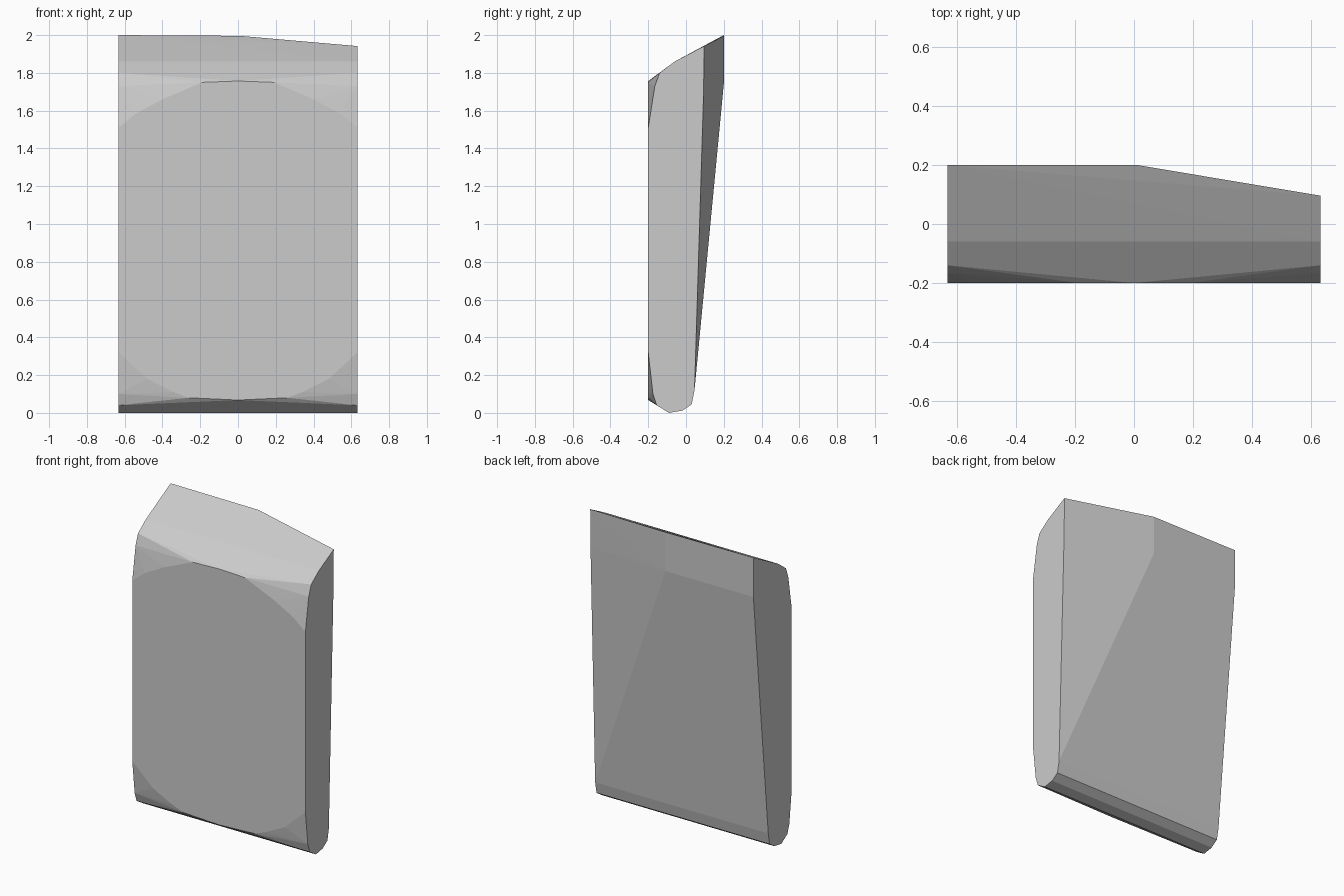
import bpy, bmesh

if "Cube" in bpy.data.objects:
    bpy.data.objects.remove(bpy.data.objects["Cube"])

HALF = 0.632  # half width of the slab

# Side profile shared by both ends (y, z), without the back upper edge
profile = [(-0.2, 0.32), (-0.175, 0.1), (-0.155, 0.04), (-0.09, 0.0), (-0.02, 0.012),
           (0.03, 0.045), (0.045, 0.12), (-0.06, 0.86 + 1.0), (-0.14, 1.8),
           (-0.165, 1.73), (-0.2, 1.51)]
points = [(s * HALF, y, z) for s in (-1, 1) for y, z in profile]

# Rounded outline of the flat front face, mirrored left to right
outline = [(0.54, 1.585), (0.40, 1.66), (0.19, 1.75), (0.0, 1.757),
           (0.0, 0.068), (0.26, 0.08), (0.34, 0.11), (0.48, 0.18)]
points += [(s * x, -0.2, z) for s in (-1, 1) for x, z in outline]

# Back upper edge: full depth on the left half, tapering to the right
for x, y_top, z_top, y_low, z_low in ((-HALF, 0.2, 2.0, 0.2, 1.74),
                                      (0.01, 0.2, 1.996, 0.2, 1.74),
                                      (HALF, 0.096, 1.942, 0.093, 1.69)):
    points += [(x, y_top, z_top), (x, y_low, z_low)]

# Wrap the outline points in one faceted solid
bm = bmesh.new()
for p in points:
    bm.verts.new(p)
bmesh.ops.remove_doubles(bm, verts=bm.verts, dist=0.0005)
res = bmesh.ops.convex_hull(bm, input=bm.verts)
loose = [v for v in bm.verts if not v.link_faces]
bmesh.ops.delete(bm, geom=loose, context='VERTS')
bmesh.ops.dissolve_limit(bm, angle_limit=0.01, verts=bm.verts, edges=bm.edges)
bmesh.ops.recalc_face_normals(bm, faces=bm.faces)

mesh = bpy.data.meshes.new("slab")
bm.to_mesh(mesh)
bm.free()
slab = bpy.data.objects.new("slab", mesh)
bpy.context.collection.objects.link(slab)

# Plain grey
grey = bpy.data.materials.new("light grey")
grey.diffuse_color = (0.6, 0.6, 0.6, 1)
grey.use_nodes = True
grey.node_tree.nodes["Principled BSDF"].inputs["Base Color"].default_value = grey.diffuse_color
mesh.materials.append(grey)
